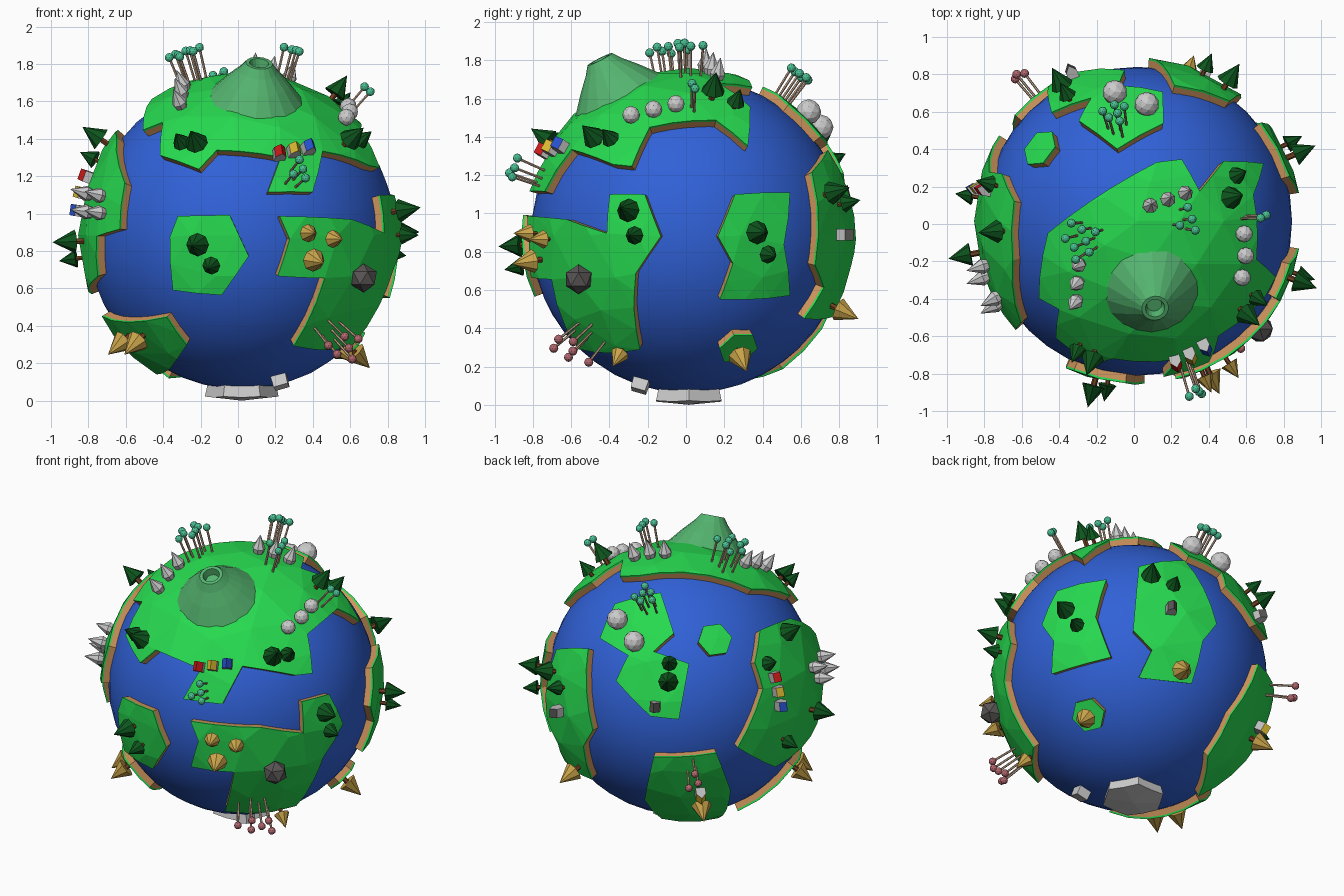
import bpy, bmesh
from math import sin, cos, pi, radians, sqrt, ceil
from mathutils import Vector, geometry

if "Cube" in bpy.data.objects:
    bpy.data.objects.remove(bpy.data.objects["Cube"])

C = Vector((0.02, 0.015, 0.885))      # planet centre
R_SEA, R_LAND = 0.825, 0.875

# Drawing frames: centre x, centre y, units per metre, turn, tilt
VIEWS = {"F": (242, 236, 187, 0, 0), "R": (689, 236, 191, 90, 0), "T": (1138, 222, 187, 0, 90),
         "B": (683, 682, 160, 215, 25), "U": (1130, 682, 160, 135, -30)}


def aim(view, x, y, r=R_LAND):
    """Direction from the planet centre to a point drawn in one frame."""
    cx, cy, s, a, e = VIEWS[view]
    a, e = radians(a), radians(e)
    u, v = (x - cx) / s, (cy - y) / s
    w = sqrt(max(0, r * r - u * u - v * v))
    right = Vector((cos(a), sin(a), 0))
    out = Vector((sin(a) * cos(e), -cos(a) * cos(e), sin(e)))
    return (right * u + out.cross(right) * v + out * w).normalized()


def material(name, *rgb):
    m = bpy.data.materials.new(name)
    m.diffuse_color = (*rgb, 1)
    m.use_nodes = True
    m.node_tree.nodes["Principled BSDF"].inputs["Base Color"].default_value = m.diffuse_color
    return m


SEA = material("sea", .03, .12, .68)
GRASS = material("grass", .02, .7, .08)
SOIL = material("soil", .62, .3, .11)
HILL = material("hill", .09, .46, .16)
LEAF = material("leaf", .004, .09, .012)
SAND = material("sand", .6, .38, .07)
TRUNK = material("trunk", .16, .05, .015)
STICK = material("stick", .55, .38, .26)
TEAL = material("teal", .07, .54, .3)
PINK = material("pink", .46, .14, .16)
DARK = material("dark", .1, .09, .09)
RED = material("red", .6, .01, .01)
YELLOW = material("yellow", .7, .48, .03)
BLUE = material("blue", .02, .08, .6)
WALL = material("wall", .5, .5, .5)


def finish(name, bm, *mats):
    me = bpy.data.meshes.new(name)
    bm.to_mesh(me)
    bm.free()
    for m in mats:
        if m:
            me.materials.append(m)
    ob = bpy.data.objects.new(name, me)
    bpy.context.collection.objects.link(ob)
    return ob


def ball(name, pos, r, sub, mat=None):
    bm = bmesh.new()
    bmesh.ops.create_icosphere(bm, subdivisions=sub, radius=r)
    bmesh.ops.translate(bm, verts=bm.verts, vec=pos)
    return finish(name, bm, mat)


def ring(q, r, h, n):
    return [C + q @ Vector((r * cos(2 * pi * i / n), r * sin(2 * pi * i / n), h)) for i in range(n)]


def lathe(name, d, profile, sides, mat=None):
    """Turned shape about direction d; profile is (radius, distance from centre)."""
    bm, q = bmesh.new(), d.to_track_quat('Z', 'Y')
    rings = [[bm.verts.new(p) for p in ring(q, r, h, sides)] for r, h in profile]
    for lo, hi in zip(rings, rings[1:]):
        for i in range(sides):
            bm.faces.new([lo[i - 1], lo[i], hi[i], hi[i - 1]])
    bm.faces.new(rings[0][::-1])
    bm.faces.new(rings[-1])
    bmesh.ops.remove_doubles(bm, verts=bm.verts, dist=1e-5)   # closes pointed tips
    finish(name, bm, mat)


ocean = ball("ocean", C, R_SEA, 4, SEA)
ocean.data.shade_smooth()

bm = bmesh.new()
bmesh.ops.create_icosphere(bm, subdivisions=3, radius=1)
GRID = [v.co.normalized() for v in bm.verts]
bm.free()


def land(name, corners, top=R_LAND, mats=(GRASS, SOIL)):
    """Raised patch of the sphere: faceted top, thin turf edge, soil cliff."""
    rim = []
    for a, b in zip(corners, corners[1:] + corners[:1]):
        n = max(1, ceil(a.angle(b) / .19))
        rim += [a.lerp(b, i / n).normalized() for i in range(n)]
    mid = sum(rim, Vector()).normalized()
    q = mid.to_track_quat('Z', 'Y')

    def flat(d):
        p = q.inverted() @ d
        return Vector((p.x / p.z, p.y / p.z))
    edge = [flat(d) for d in rim]
    if sum(a.cross(b) for a, b in zip(edge, edge[1:] + edge[:1])) < 0:
        edge.reverse()
    inner = [flat(g) for g in GRID if g.dot(mid) > .2 and min((g - d).length for d in rim) > .06]
    pts, _, faces, *_ = geometry.delaunay_2d_cdt(edge + inner, [], [list(range(len(edge)))], 1, 1e-6)
    bm = bmesh.new()
    vs = [bm.verts.new(C + (q @ Vector((p.x, p.y, 1))).normalized() * top) for p in pts]
    for f in faces:
        bm.faces.new([vs[i] for i in f])
    bmesh.ops.delete(bm, geom=[v for v in bm.verts if not v.link_faces], context='VERTS')
    border = [e for e in bm.edges if e.is_boundary]
    for slot, r in enumerate((top - .012, .79)):
        new = bmesh.ops.extrude_edge_only(bm, edges=border)["geom"]
        for g in new:
            if isinstance(g, bmesh.types.BMVert):
                g.co = C + (g.co - C).normalized() * r
            elif isinstance(g, bmesh.types.BMFace):
                g.material_index = slot if mats else 0
        border = [g for g in new if isinstance(g, bmesh.types.BMEdge) and g.is_boundary]
    bmesh.ops.recalc_face_normals(bm, faces=bm.faces)
    bm.faces.ensure_lookup_table()
    if bm.faces[0].normal.dot(bm.faces[0].calc_center_median() - C) < 0:
        bmesh.ops.reverse_faces(bm, faces=bm.faces)
    finish(name, bm, *mats)


def coast(**frames):
    return [aim(view, *p) for view, pts in frames.items() for p in pts]


def hexagon(d, r):
    return [(p - C).normalized() for p in ring(d.to_track_quat('Z', 'Y'), r, R_LAND, 6)]


# Continents and islands, each traced in the frames that show it
land("north_continent", coast(
    T=[(1048, 234), (1157, 163), (1182, 160), (1200, 192), (1224, 162)],
    R=[(748, 147), (716, 121), (650, 128), (632, 167), (613, 165)],
    F=[(323, 152), (313, 193), (268, 193), (281, 158), (217, 151), (199, 170), (160, 156), (163, 123), (143, 131)]))
land("southeast_continent", coast(
    F=[(280, 217), (290, 240), (278, 277), (325, 279), (294, 347)],
    R=[(640, 350), (634, 308), (636, 274), (661, 237), (645, 195), (610, 195), (607, 234), (567, 220)]))
land("west_continent", coast(
    B=[(760, 632), (755, 664), (763, 690), (738, 748), (775, 767)],
    F=[(98, 277), (97, 237), (120, 230), (125, 184), (117, 138)]))
land("back_continent", coast(U=[(1147, 572), (1190, 568), (1222, 632), (1209, 648), (1197, 690), (1146, 682),
                                (1160, 655), (1142, 635)]))
land("northwest_island", coast(B=[(602, 640), (617, 606), (662, 595), (675, 635), (655, 653), (690, 665),
                                  (680, 720), (652, 717), (618, 682), (630, 657)]))
land("front_island", coast(F=[(178, 217), (230, 216), (249, 257), (222, 296), (173, 291), (170, 238)]))
land("east_island", coast(R=[(735, 195), (790, 193), (784, 245), (790, 296), (720, 300), (733, 264), (718, 237)]))
land("southwest_island", coast(F=[(102, 317), (167, 318), (187, 346), (170, 370)], U=[(1192, 806)]))
land("south_back_island", coast(B=[(655, 757), (717, 753), (731, 790), (720, 820)], U=[(1207, 762), (1232, 722)]))
land("small_east_island", hexagon(aim("R", 739, 350), .11))
land("small_northwest_island", hexagon(aim("B", 716, 641), .11))
land("ice_cap", hexagon(Vector((0, 0, -1)), .2), .885, ())
lathe("ice_chunk", Vector((.21, -.26, -.8)), [(.06, .8), (.055, .88)], 4)

# Volcano with a sunken crater
lathe("volcano", Vector((.09, -.45, .89)), [(.27, .8), (.17, .92), (.105, .99), (.072, 1.035), (.052, 1.035), (.04, .99)],
      18, HILL)


# Cone trees, alternating larger and smaller
def trees(mat, view, *spots):
    for i, (x, y) in enumerate(spots):
        d, s = aim(view, x, y, .95), (.9, .7)[i % 2]
        lathe("tree_trunk", d, [(.018 * s, .85), (.018 * s, R_LAND + .05 * s)], 6, TRUNK)
        lathe("tree_crown", d, [(.07 * s, R_LAND + .04 * s), (0, R_LAND + .175 * s)], 8, mat)


trees(LEAF, "F", (195, 140), (179, 139), (196, 246), (210, 268))
trees(LEAF, "R", (626, 210), (632, 236), (760, 233), (772, 256), (714, 86), (738, 97), (591, 135), (607, 135))
trees(LEAF, "B", (791, 632), (772, 664), (822, 713), (792, 745), (669, 683), (670, 664))
trees(LEAF, "U", (1161, 578), (1184, 588))
trees(SAND, "F", (317, 262), (312, 234), (119, 346), (338, 240), (134, 346), (350, 358))
trees(SAND, "R", (742, 361))
trees(SAND, "U", (1191, 676))
trees(SAND, "B", (703, 810))


# Tufts of thin lollipop trees, spread in a spiral
def tuft(mat, view, x, y, count, spread):
    for i in range(count):
        r, a = spread * sqrt((i + .5) / count), 2.4 * i
        d = aim(view, x + r * cos(a), y + r * sin(a), 1.03)
        lathe("lollipop_stick", d, [(.007, .86), (.007, 1.02)], 6, STICK)
        ball("lollipop_head", C + d * 1.03, .024, 2, mat)


tuft(TEAL, "T", 1081, 242, 8, 21)
tuft(TEAL, "T", 1187, 220, 4, 15)
tuft(TEAL, "T", 1264, 216, 2, 5)
tuft(TEAL, "T", 1114, 114, 6, 13)
tuft(TEAL, "F", 299, 170, 4, 12)
tuft(PINK, "F", 344, 349, 6, 18)
tuft(PINK, "B", 695, 783, 3, 10)


def row(view, start, end, count, r):
    return [aim(view, *Vector(start).lerp(Vector(end), i / (count - 1)), r) for i in range(count)]


# Boulders and pointed rocks
for d in row("R", (631, 115), (676, 104), 3, .9):
    ball("boulder", C + d * .895, .046, 2)
for d in row("T", (1115, 93), (1147, 105), 2, .9):
    ball("large_boulder", C + d * .9, .066, 2)
ball("dark_boulder", C + aim("F", 364, 279, .9) * .9, .078, 1, DARK)
for d in (row("T", (1151, 206), (1187, 193), 3, .92) + row("T", (1077, 267), (1074, 305), 3, .92)
          + row("F", (82, 193), (82, 212), 2, .92) + row("F", (95, 195), (95, 213), 2, .92)):
    lathe("pointed_rock", d, [(.03, .86), (.042, .895), (0, .985)], 7)


# Gabled houses with plain walls and coloured roofs
def house(d, roof):
    q, w = d.to_track_quat('Z', 'Y'), .03
    bm = bmesh.new()
    gable = [(-w, .86), (w, .86), (w, .91), (0, .945), (-w, .91)]
    near, far = [[bm.verts.new(C + q @ Vector((x, y, h))) for x, h in gable] for y in (-w, w)]
    bm.faces.new(near)
    bm.faces.new(far[::-1])
    for i in range(5):
        f = bm.faces.new([near[i - 1], far[i - 1], far[i], near[i]])
        f.material_index = int(i in (3, 4))
    bmesh.ops.recalc_face_normals(bm, faces=bm.faces)
    finish("house", bm, WALL, roof)


for d, roof in zip(row("F", (281, 152), (311, 146), 3, .92) + row("B", (778, 678), (784, 707), 3, .92),
                   [RED, YELLOW, BLUE] * 2):
    house(d, roof)
house(aim("B", 701, 792), YELLOW)
house(aim("B", 657, 707), DARK)
house(aim("U", 1179, 616), DARK)
